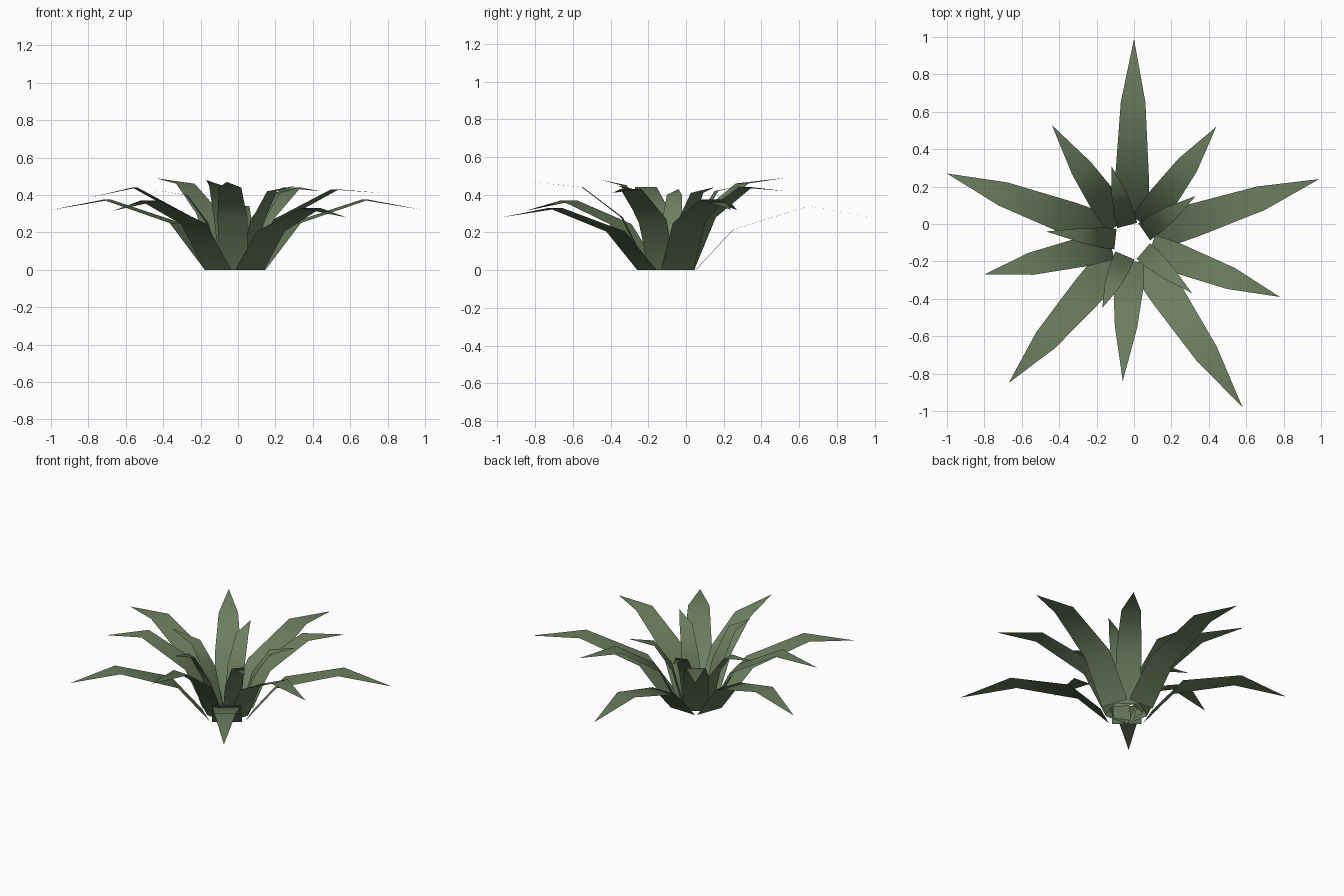
import bpy
from mathutils import Vector

if "Cube" in bpy.data.objects:
    bpy.data.objects.remove(bpy.data.objects["Cube"])

# One green for the whole plant
green = bpy.data.materials.new("leaf green")
green.diffuse_color = (0.15, 0.21, 0.115, 1)
green.use_nodes = True
green.node_tree.nodes["Principled BSDF"].inputs["Base Color"].default_value = green.diffuse_color

CENTRE = Vector((-0.015, -0.09, 0))


def make_leaf(name, tip, knee, mid, base):
    """Flat folded blade; knee, mid and base are (radius, height, half width)."""
    tip = Vector(tip)
    out = tip - CENTRE
    out.z = 0
    out.normalize()
    side = Vector((-out.y, out.x, 0))
    verts = []
    for r, z, w in (base, mid, knee):
        c = CENTRE + out * r + Vector((0, 0, z))
        verts += [c - side * w, c + side * w]
    verts.append(tip)
    faces = [(0, 2, 3, 1), (2, 4, 5, 3), (4, 6, 5)]
    mesh = bpy.data.meshes.new(name)
    mesh.from_pydata(verts, [], faces)
    mesh.materials.append(green)
    for p in mesh.polygons:
        p.use_smooth = True
    ob = bpy.data.objects.new(name, mesh)
    bpy.context.collection.objects.link(ob)


# Outer leaves: long and drooping (tip, knee radius, knee height)
outer = [((0, 0.99, 0.28), 0.74, 0.34), ((-1.0, 0.27, 0.32), 0.73, 0.375),
         ((0.99, 0.24, 0.32), 0.73, 0.375), ((-0.67, -0.85, 0.315), 0.70, 0.37),
         ((0.58, -0.98, 0.28), 0.725, 0.33)]
for i, (tip, r, z) in enumerate(outer):
    make_leaf(f"outer_leaf_{i + 1}", tip, (r, z, 0.066), (0.34, z - 0.125, 0.09), (0.14, 0, 0.092))

# Middle leaves: shorter and nearly level at the tip
middle = [((0.44, 0.52, 0.42), 0.505, 0.44), ((-0.44, 0.53, 0.49), 0.47, 0.46),
          ((-0.8, -0.27, 0.385), 0.55, 0.44), ((0.78, -0.39, 0.41), 0.57, 0.43),
          ((-0.06, -0.84, 0.47), 0.46, 0.44)]
for i, (tip, r, z) in enumerate(middle):
    make_leaf(f"middle_leaf_{i + 1}", tip, (r, z, 0.06), (0.25, z - 0.16, 0.08), (0.11, 0, 0.075))

# Inner leaves: small and upright
inner = [(-0.12, 0.31, 0.45), (0.33, 0.15, 0.44), (0.31, -0.37, 0.45),
         (-0.17, -0.45, 0.48), (-0.47, -0.04, 0.43)]
for i, tip in enumerate(inner):
    make_leaf(f"inner_leaf_{i + 1}", tip, (0.26, tip[2] - 0.03, 0.04), (0.15, 0.25, 0.055), (0.085, 0, 0.055))
